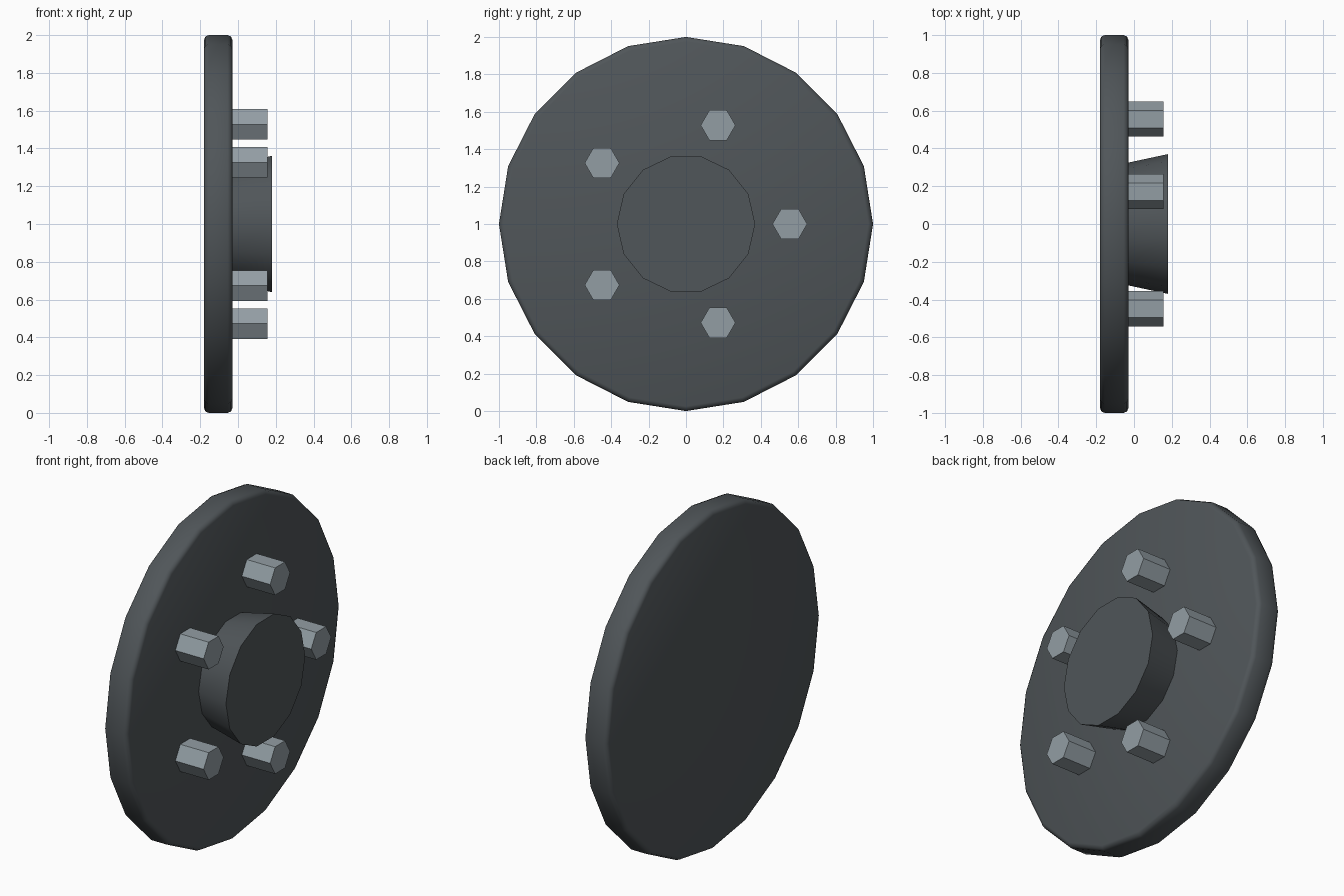
import bpy
import math

cube = bpy.data.objects.get("Cube")
if cube:
    bpy.data.objects.remove(cube, do_unlink=True)


def make_material(name, rgb):
    mat = bpy.data.materials.new(name)
    mat.use_nodes = True
    colour = (*rgb, 1.0)
    mat.diffuse_color = colour
    mat.node_tree.nodes["Principled BSDF"].inputs["Base Color"].default_value = colour
    return mat


dark = make_material("dark grey", (0.08, 0.092, 0.1))
steel = make_material("steel grey", (0.29, 0.34, 0.37))


def x_cylinder(name, sides, r_start, r_end, x_start, x_end, mat, y=0.0, z=1.0):
    """Cone or cylinder along x, with a corner pointing to +y."""
    bpy.ops.mesh.primitive_cone_add(
        vertices=sides, radius1=r_start, radius2=r_end, depth=x_end - x_start,
        location=((x_start + x_end) / 2, y, z), rotation=(0, math.pi / 2, 0))
    obj = bpy.context.object
    obj.name = name
    bpy.ops.object.transform_apply(location=False, rotation=True, scale=True)
    obj.data.materials.append(mat)
    return obj


# Wheel disc with a rounded rim
disc = x_cylinder("disc", 20, 1.0, 1.0, -0.18, -0.03, dark)
bevel = disc.modifiers.new("rounded_rim", 'BEVEL')
bevel.width = 0.025
bevel.segments = 2
bevel.limit_method = 'ANGLE'
bevel.angle_limit = math.radians(60)
bpy.ops.object.modifier_apply(modifier=bevel.name)
bpy.ops.object.shade_smooth_by_angle(angle=math.radians(50))

# Hub flaring outwards from the disc
x_cylinder("hub", 14, 0.325, 0.37, -0.03, 0.18, dark)
bpy.ops.object.shade_smooth_by_angle(angle=math.radians(40))

# Ring of five hexagonal bolts
for i in range(5):
    a = math.tau * i / 5
    x_cylinder(f"bolt_{i + 1}", 6, 0.093, 0.093, -0.04, 0.155, steel,
               0.555 * math.cos(a), 1 + 0.555 * math.sin(a))
